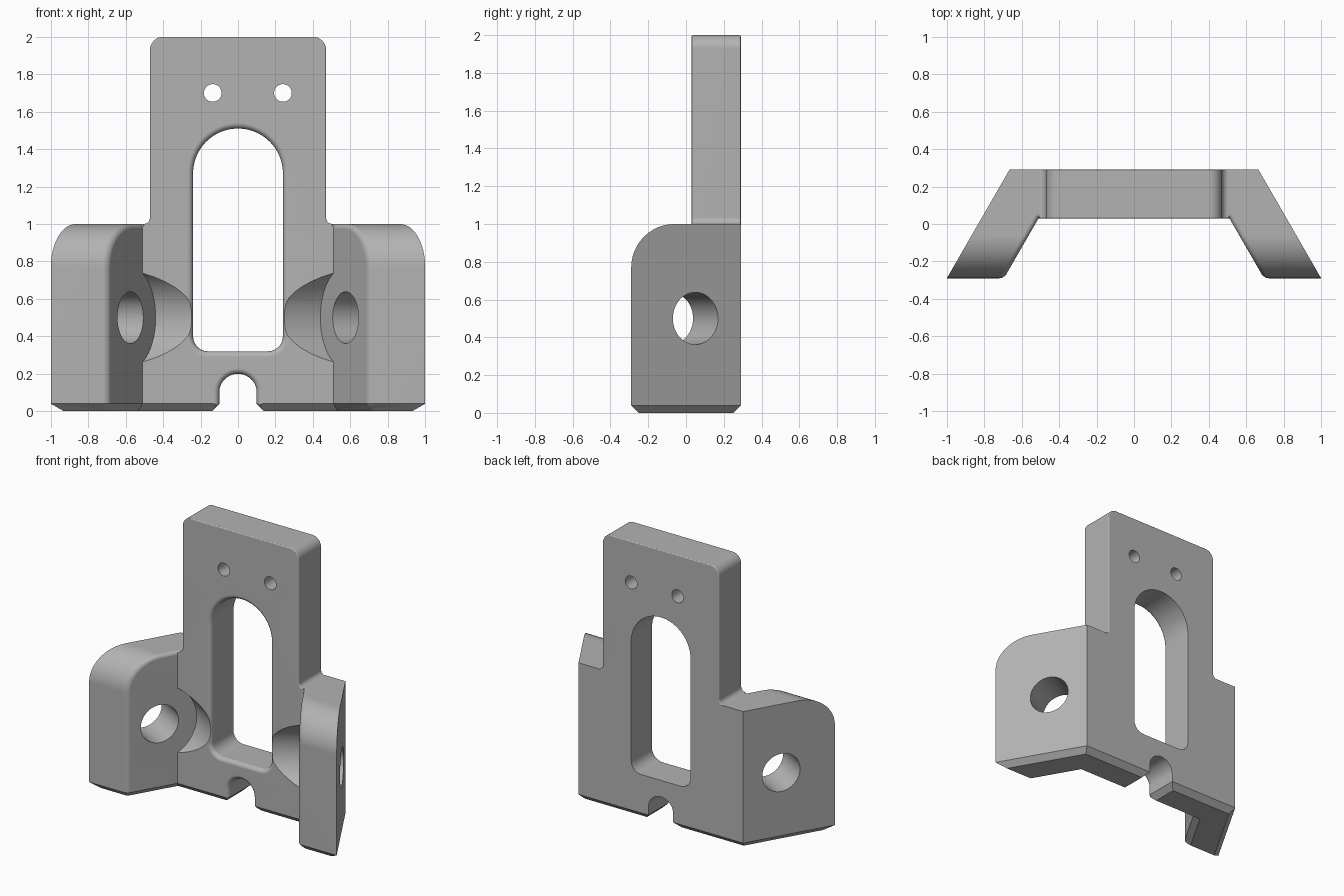
import bpy, bmesh
from math import sin, cos, pi, radians
from mathutils import Vector, Matrix

cube = bpy.data.objects.get("Cube")
if cube:
    bpy.data.objects.remove(cube)

FRONT, BACK, NOSE = 0.03, 0.29, -0.29     # plate front, plate back, wing front
SLOPE = 0.577                             # wings splay at 60 degrees

grey = bpy.data.materials.new("plain grey")
grey.use_nodes = True
grey.diffuse_color = (0.45, 0.45, 0.45, 1)
grey.node_tree.nodes["Principled BSDF"].inputs["Base Color"].default_value = grey.diffuse_color


def make(name, bm):
    bmesh.ops.recalc_face_normals(bm, faces=bm.faces)
    mesh = bpy.data.meshes.new(name)
    bm.to_mesh(mesh)
    bm.free()
    mesh.materials.append(grey)
    obj = bpy.data.objects.new(name, mesh)
    bpy.context.collection.objects.link(obj)
    return obj


def loft(rings):
    """Closed solid through rings of equal point count."""
    bm = bmesh.new()
    loops = [[bm.verts.new(p) for p in ring] for ring in rings]
    for a, b in zip(loops, loops[1:]):
        for i in range(len(a)):
            j = (i + 1) % len(a)
            bm.faces.new((a[i], a[j], b[j], b[i]))
    bm.faces.new(loops[0])
    bm.faces.new(loops[-1])
    bmesh.ops.recalc_face_normals(bm, faces=bm.faces)
    return bm


def arc(cx, cz, r, start, end, n=8):
    angles = [radians(start + (end - start) * i / n) for i in range(n + 1)]
    return [(cx + r * cos(a), cz + r * sin(a)) for a in angles]


def mirrored(half):
    return half + [(-x, z) for x, z in reversed(half)]


def bevel(bm, rule, size, segments):
    edges = [e for e in bm.edges if rule(*[v.co for v in e.verts])]
    bmesh.ops.bevel(bm, geom=edges, offset=size, segments=segments,
                    profile=0.5, affect='EDGES', clamp_overlap=True)


def near(a, b):
    return abs(a - b) < 0.002


def combine(target, tool, operation):
    mod = target.modifiers.new("cut", 'BOOLEAN')
    mod.object, mod.operation, mod.solver = tool, operation, 'EXACT'
    bpy.context.view_layer.update()
    result = target.evaluated_get(bpy.context.evaluated_depsgraph_get())
    mesh = bpy.data.meshes.new_from_object(result)
    target.modifiers.clear()
    target.data = mesh
    bpy.data.objects.remove(tool)


def cylinder(name, start, direction, radius, length):
    bm = bmesh.new()
    direction = Vector(direction).normalized()
    place = Matrix.Translation(Vector(start) + direction * length / 2) \
        @ direction.to_track_quat('Z', 'Y').to_matrix().to_4x4()
    bmesh.ops.create_cone(bm, cap_ends=True, segments=48, radius1=radius,
                          radius2=radius, depth=length, matrix=place)
    return make(name, bm)


# Base: splayed plan extruded upward
def inner_x(y):
    return 0.51 + (FRONT - y) * SLOPE


def outer_x(y):
    return 0.665 + (BACK - y) * SLOPE


plan = mirrored([(inner_x(FRONT), FRONT), (inner_x(NOSE), NOSE),
                 (outer_x(NOSE), NOSE), (outer_x(BACK), BACK)])
bm = loft([[(x, y, z) for x, y in plan] for z in (0, 1)])

# Large round on the top front of the wings, chamfer underneath
bevel(bm, lambda a, b: near(a.y, NOSE) and near(b.y, NOSE)
      and near(a.z, 1) and near(b.z, 1), 0.23, 12)
bevel(bm, lambda a, b: near(a.z, 0) and near(b.z, 0), 0.04, 1)


# Small round along the inner rims
def inner_rim(a, b):
    if near(a.y, FRONT) and near(b.y, FRONT):
        return near(a.z, 1) and near(b.z, 1)
    return max(a.z, b.z) > 0.05 and all(near(abs(p.x), inner_x(p.y)) for p in (a, b))


bevel(bm, inner_rim, 0.025, 4)
body = make("bracket_body", bm)

# Upright tab with rounded corners, flared foot and soft rims
half = [(0.505, 0.9)] + arc(0.505, 1.035, 0.035, 270, 180) + arc(0.4, 1.93, 0.07, 0, 90)
bm = loft([[(x, y, z) for x, z in mirrored(half)] for y in (FRONT, BACK)])
bevel(bm, lambda a, b: near(a.y, b.y) and max(a.z, b.z) > 0.95, 0.025, 4)
combine(body, make("tab", bm), 'UNION')

# Wing holes and the round clearance pockets beside them
for side in (1, -1):
    axis = Vector((-0.866 * side, -0.5, 0))
    hole = Vector((outer_x(0.05) * side, 0.05, 0.5))
    thickness = (outer_x(0) - inner_x(0)) * 0.866
    combine(body, cylinder("wing_hole", hole - axis * 0.1, axis, 0.138, 0.5), 'DIFFERENCE')
    combine(body, cylinder("pocket", hole + axis * thickness, axis, 0.27, 0.42), 'DIFFERENCE')


# Window and notch, each with a rounded front lip
def window(o):
    return mirrored(arc(0.16, 0.4, 0.08 + o, 270, 360, 6)
                    + arc(0, 1.27, 0.24 + o, 0, 89, 16))


def notch(o):
    return mirrored([(0.18 + o, -0.04), (0.1 + o, 0.04)] + arc(0, 0.1, 0.1 + o, 0, 88, 12))


LIP = 0.03
for name, outline in (("window", window), ("notch", notch)):
    steps = [(BACK + 0.1, 0)]
    for i in range(6):
        t = i / 5 * pi / 2
        steps.append((FRONT + LIP * (1 - sin(t)), LIP * (1 - cos(t))))
    steps.append((FRONT - 0.1, LIP))
    bm = loft([[(x, y, z) for x, z in outline(o)] for y, o in steps])
    combine(body, make(name, bm), 'DIFFERENCE')

# Two small screw holes, set off centre
for x in (-0.135, 0.24):
    combine(body, cylinder("screw_hole", (x, -0.1, 1.7), (0, 1, 0), 0.047, 0.6), 'DIFFERENCE')

# Smooth shading with crisp edges
bpy.ops.object.select_all(action='DESELECT')
body.select_set(True)
bpy.context.view_layer.objects.active = body
bpy.ops.object.shade_smooth_by_angle(angle=radians(30))
normals = body.modifiers.new("even_shading", 'WEIGHTED_NORMAL')
normals.keep_sharp = True
